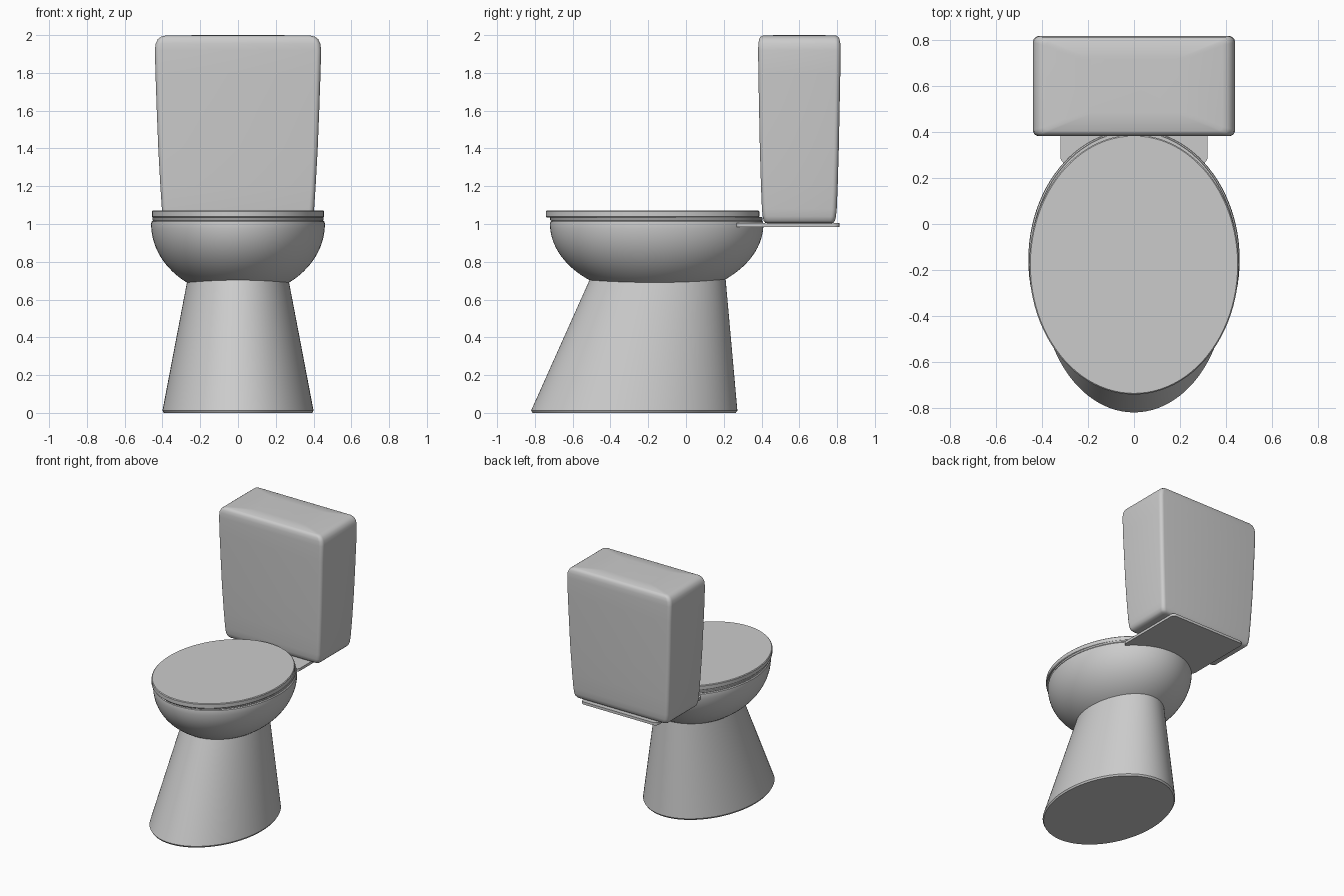
import bpy, bmesh, math

if "Cube" in bpy.data.objects:
    bpy.data.objects.remove(bpy.data.objects["Cube"])

SEG = 96


def ellipse(cy, rx, ry, z):
    return [(rx * math.cos(2 * math.pi * i / SEG), cy + ry * math.sin(2 * math.pi * i / SEG), z)
            for i in range(SEG)]


def rounded_rect(cy, hx, hy, r, z, n=6):
    pts = []
    for k, (sx, sy) in enumerate([(1, 1), (-1, 1), (-1, -1), (1, -1)]):
        for i in range(n + 1):
            a = math.pi / 2 * (k + i / n)
            pts.append((sx * (hx - r) + r * math.cos(a), cy + sy * (hy - r) + r * math.sin(a), z))
    return pts


def loft(name, rings, angle=35):
    """Skin a stack of matching rings, bottom to top, and cap both ends."""
    bm = bmesh.new()
    loops = [[bm.verts.new(p) for p in ring] for ring in rings]
    for a, b in zip(loops, loops[1:]):
        for i in range(len(a)):
            j = (i + 1) % len(a)
            bm.faces.new((a[i], a[j], b[j], b[i]))
    bm.faces.new(loops[0][::-1])
    bm.faces.new(loops[-1])
    bmesh.ops.recalc_face_normals(bm, faces=bm.faces)
    me = bpy.data.meshes.new(name)
    bm.to_mesh(me)
    bm.free()
    ob = bpy.data.objects.new(name, me)
    bpy.context.collection.objects.link(ob)
    bpy.ops.object.select_all(action='DESELECT')
    ob.select_set(True)
    bpy.context.view_layer.objects.active = ob
    bpy.ops.object.shade_smooth_by_angle(angle=math.radians(angle))
    return ob


def disc(name, cy, rx, ry, z0, z1, b):
    """Elliptical slab with softened edges."""
    loft(name, [ellipse(cy, rx - b, ry - b, z0), ellipse(cy, rx, ry, z0 + b),
                ellipse(cy, rx, ry, z1 - b), ellipse(cy, rx - b, ry - b, z1)])


# Pedestal: sloping elliptical column, front raked more than the back
loft("pedestal", [ellipse(-0.275, 0.393, 0.538, 0.0),
                  ellipse(-0.274, 0.400, 0.546, 0.012),
                  ellipse(-0.142, 0.259, 0.348, 0.75)])

# Bowl: lower half of an ellipsoid with a short straight rim
bowl = []
for i in range(1, 25):
    t = math.pi / 2 * i / 24
    bowl.append(ellipse(-0.155, 0.46 * math.sin(t), 0.565 * math.sin(t), 1.0 - 0.383 * math.cos(t)))
bowl.append(ellipse(-0.155, 0.458, 0.563, 1.012))
bowl.append(ellipse(-0.155, 0.452, 0.557, 1.018))
loft("bowl", bowl)

# Seat and closed lid
disc("seat", -0.157, 0.452, 0.562, 1.018, 1.036, 0.003)
disc("lid", -0.177, 0.456, 0.565, 1.034, 1.072, 0.005)

# Mounting plate under the tank
loft("tank_shelf", [rounded_rect(0.537, 0.32, 0.275, 0.03, z) for z in (0.984, 1.004)])

# Tank: rounded box that widens gently upward (z, half width, half depth, corner radius)
profile = [(1.002, 0.355, 0.165, 0.020), (1.006, 0.380, 0.180, 0.024), (1.018, 0.392, 0.189, 0.026),
           (1.040, 0.399, 0.194, 0.027), (1.080, 0.403, 0.198, 0.027), (1.20, 0.411, 0.203, 0.027),
           (1.40, 0.422, 0.209, 0.027), (1.60, 0.430, 0.213, 0.027), (1.80, 0.437, 0.217, 0.027),
           (1.92, 0.440, 0.218, 0.027), (1.955, 0.436, 0.217, 0.027), (1.978, 0.425, 0.213, 0.026),
           (1.991, 0.408, 0.206, 0.024), (1.997, 0.385, 0.195, 0.020), (2.0, 0.200, 0.120, 0.015)]
loft("tank", [rounded_rect(0.60, hx, hy, r, z) for z, hx, hy, r in profile], 50)
